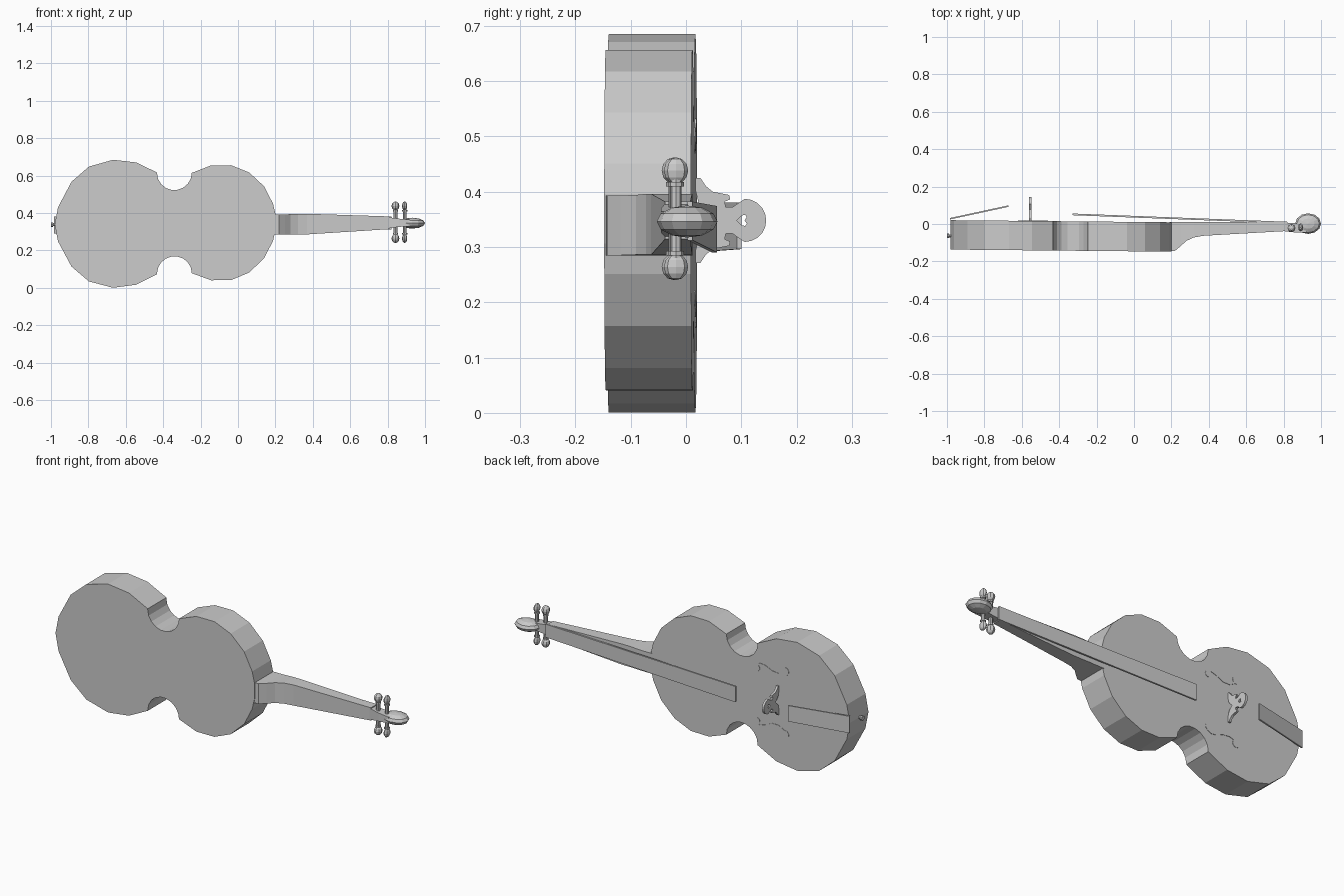
import bpy, bmesh
from math import sin, cos, pi
from mathutils import Vector, Matrix

cube = bpy.data.objects.get("Cube")
if cube:
    bpy.data.objects.remove(cube, do_unlink=True)

GREY = (0.6, 0.6, 0.6, 1)
mat = bpy.data.materials.new("plain grey")
mat.use_nodes = True
mat.diffuse_color = GREY
bsdf = mat.node_tree.nodes["Principled BSDF"]
bsdf.inputs["Base Color"].default_value = GREY
bsdf.inputs["Roughness"].default_value = 0.8


def finish(name, bm):
    bmesh.ops.recalc_face_normals(bm, faces=bm.faces)
    mesh = bpy.data.meshes.new(name)
    bm.to_mesh(mesh)
    bm.free()
    mesh.materials.append(mat)
    obj = bpy.data.objects.new(name, mesh)
    bpy.context.collection.objects.link(obj)
    return obj


def mid(x):
    """Height of the slightly tilted centre line."""
    return 0.349 + 0.0095 * x


def top_y(x):
    """Sound board surface, which leans slightly along the body."""
    return 0.011 - 0.0095 * x


def slab(name, loops, place, depth):
    """Fill flat loops (the later ones are holes) and give them a thickness."""
    bm = bmesh.new()
    for loop in loops:
        vs = [bm.verts.new(place(*p)) for p in loop]
        for a, b in zip(vs, vs[1:] + vs[:1]):
            bm.edges.new((a, b))
    bmesh.ops.triangle_fill(bm, edges=bm.edges[:], use_beauty=True)
    ext = bmesh.ops.extrude_face_region(bm, geom=bm.faces[:], use_keep_orig=True)
    moved = [g for g in ext["geom"] if isinstance(g, bmesh.types.BMVert)]
    bmesh.ops.translate(bm, verts=moved, vec=depth)
    bmesh.ops.dissolve_limit(bm, angle_limit=0.01, verts=bm.verts[:], edges=bm.edges[:])
    return finish(name, bm)


def loft(name, sections):
    """Box sections along x: (x, back y, front y, centre z, half width)."""
    bm = bmesh.new()
    rings = []
    for x, y0, y1, z, w in sections:
        corners = ((y0, z - w), (y1, z - w), (y1, z + w), (y0, z + w))
        rings.append([bm.verts.new((x, *c)) for c in corners])
    for a, b in zip(rings, rings[1:]):
        for i in range(4):
            j = (i + 1) % 4
            bm.faces.new((a[i], a[j], b[j], b[i]))
    bm.faces.new(rings[0])
    bm.faces.new(rings[-1])
    return finish(name, bm)


def circle(cx, cy, r, n=12):
    return [(cx + r * cos(2 * pi * i / n), cy + r * sin(2 * pi * i / n)) for i in range(n)]


# Body: half outline with a round waist cut, mirrored across the centre line
lower = [(-0.98, 0), (-0.962, 0.092), (-0.89, 0.227), (-0.797, 0.307),
         (-0.668, 0.342), (-0.545, 0.327), (-0.433, 0.272)]
waist = [(-0.34 + 0.093 * cos(a), 0.268 - 0.091 * sin(a))
         for a in (pi * (1 - i / 9) for i in range(10))]
upper = [(-0.144, 0.307), (-0.037, 0.307), (0.059, 0.268),
         (0.139, 0.193), (0.187, 0.1), (0.2, 0.045)]
half = lower + waist + upper
outline = half + [(x, -z) for x, z in reversed(half[1:])]
slab("body", [outline], lambda x, z: (x, top_y(x), mid(x) + z), Vector((0, -0.157, 0)))

# Neck with a curved heel
loft("neck", [
    (0.19, -0.145, 0.012, 0.339, 0.054), (0.22, -0.143, 0.012, 0.339, 0.054),
    (0.25, -0.118, 0.012, 0.339, 0.054), (0.28, -0.09, 0.012, 0.340, 0.054),
    (0.32, -0.072, 0.011, 0.341, 0.055), (0.37, -0.063, 0.011, 0.341, 0.055),
    (0.81, -0.038, 0.008, 0.348, 0.034)])
loft("peg_box", [
    (0.80, -0.038, 0.006, 0.348, 0.030), (0.86, -0.045, 0.004, 0.348, 0.022),
    (0.92, -0.045, 0.004, 0.347, 0.017)])
loft("fingerboard", [(-0.33, 0.047, 0.056, 0.332, 0.042), (0.82, 0.003, 0.012, 0.347, 0.035)])
loft("tailpiece", [(-0.985, 0.024, 0.032, 0.336, 0.045), (-0.67, 0.092, 0.100, 0.338, 0.042)])

# Scroll: a faceted lens
bm = bmesh.new()
bmesh.ops.create_uvsphere(bm, u_segments=12, v_segments=6, radius=1)
bmesh.ops.transform(bm, verts=bm.verts,
                    matrix=Matrix.Translation((0.931, 0.002, 0.346))
                    @ Matrix.Diagonal((0.069, 0.055, 0.029, 1)))
finish("scroll", bm)

# Pegs: a shaft with a collar and a flattened knob at each end
for number, (px, py, thick) in enumerate(((0.842, -0.022, 0.021), (0.891, -0.018, 0.014))):
    bm = bmesh.new()
    at = Matrix.Translation((px, py, 0.351))
    bmesh.ops.create_cone(bm, cap_ends=True, segments=8, radius1=0.010, radius2=0.010,
                          depth=0.15, matrix=at)
    for side in (-1, 1):
        bmesh.ops.create_cone(bm, cap_ends=True, segments=8, radius1=0.014, radius2=0.014,
                              depth=0.008, matrix=at @ Matrix.Translation((0, 0, side * 0.062)))
        bmesh.ops.create_uvsphere(bm, u_segments=8, v_segments=6, radius=1,
                                  matrix=at @ Matrix.Translation((0, 0, side * 0.087))
                                  @ Matrix.Diagonal((thick, 0.022, 0.024, 1)))
    finish(f"peg_{number + 1}", bm)

# End pin
bm = bmesh.new()
for x, r, d in ((-0.985, 0.008, 0.024), (-0.995, 0.013, 0.010)):
    bmesh.ops.create_cone(bm, cap_ends=True, segments=10, radius1=r, radius2=r, depth=d,
                          matrix=Matrix.Translation((x, -0.063, 0.338))
                          @ Matrix.Rotation(pi / 2, 4, "Y"))
finish("end_pin", bm)

# Bridge: round head, spread feet, side notches and a heart-shaped hole
side = [(0.025, 0.022), (0.017, 0.055), (0.017, 0.077), (0.026, 0.077), (0.036, 0.062),
        (0.048, 0.052), (0.078, 0.046), (0.080, 0.038), (0.070, 0.034), (0.072, 0.024),
        (0.084, 0.024)]
side += [(0.106 + 0.039 * sin(a), 0.039 * cos(a)) for a in (i * pi / 10 for i in range(5))]
shape = [(0.047, 0)] + side + [(0.145, 0)] + [(y, -z) for y, z in reversed(side)]
heart_half = [(0.110, 0.006), (0.107, 0.010), (0.101, 0.009)]
heart = [(0.106, 0)] + heart_half + [(0.092, 0)] + [(y, -z) for y, z in reversed(heart_half)]
slab("bridge", [shape, heart], lambda y, z: (-0.561, y, 0.348 + z), Vector((0.012, 0, 0)))

# Sound holes: thin curved plates with a round eye at each end
path = [(-0.422, 0.152, 0.003), (-0.448, 0.165, 0.006), (-0.48, 0.158, 0.009),
        (-0.52, 0.140, 0.010), (-0.56, 0.138, 0.008), (-0.598, 0.155, 0.004)]
stem = [(x, z + w) for x, z, w in path] + [(x, z - w) for x, z, w in reversed(path)]
parts = {"stem": stem, "small_eye": circle(-0.431, 0.140, 0.016),
         "large_eye": circle(-0.598, 0.168, 0.021)}
for label, sign in (("upper", 1), ("lower", -1)):
    for part, loop in parts.items():
        slab(f"{label}_sound_hole_{part}", [loop],
             lambda x, z: (x, top_y(x) + 0.002, mid(x) + sign * z), Vector((0, -0.004, 0)))
